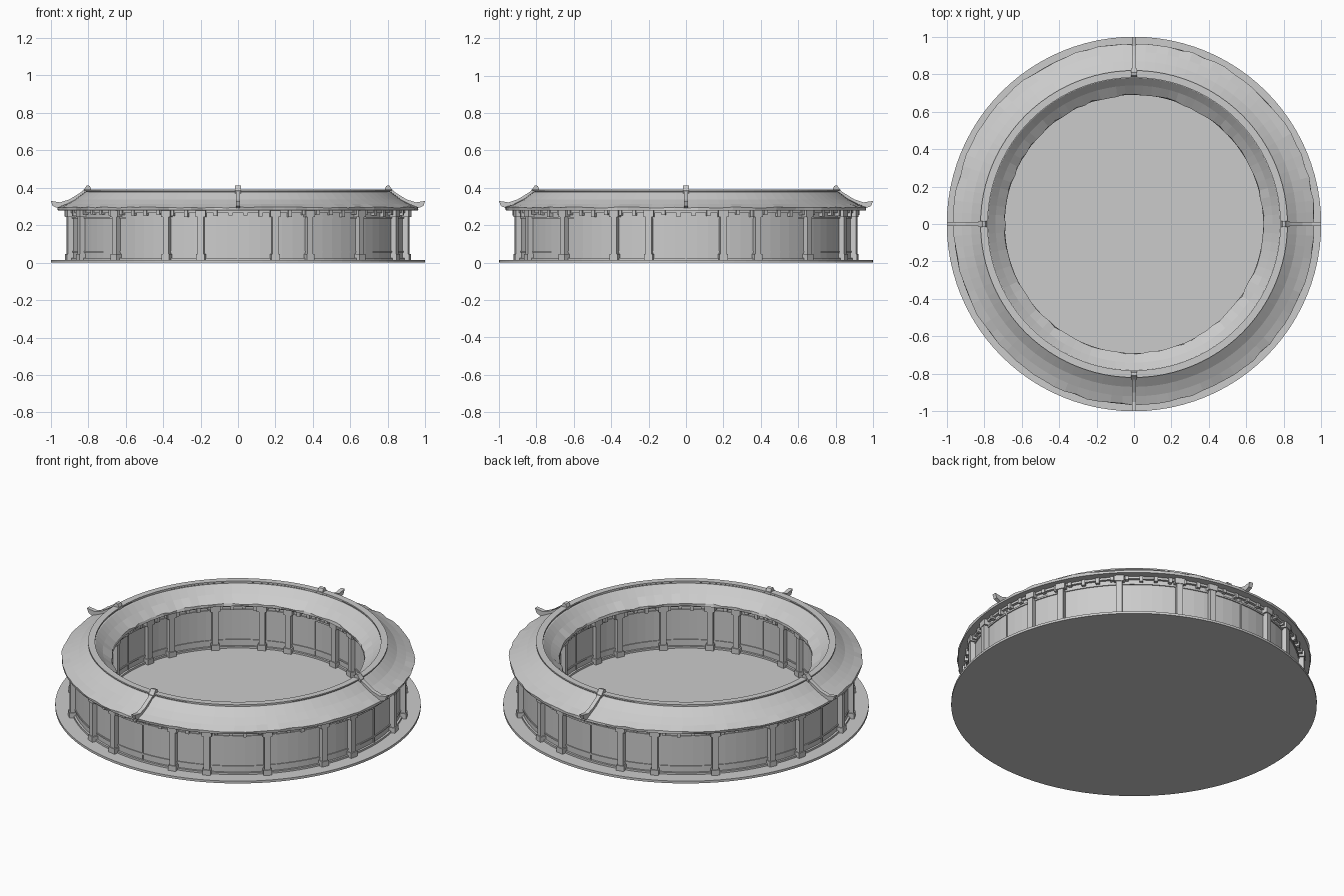
import bpy, bmesh, math, random
from mathutils import Matrix, Vector

if "Cube" in bpy.data.objects:
    bpy.data.objects.remove(bpy.data.objects["Cube"])

random.seed(4)
SEG = 96

stone = bpy.data.materials.new("pale_grey")
stone.diffuse_color = (0.6, 0.6, 0.6, 1)
stone.use_nodes = True
stone.node_tree.nodes["Principled BSDF"].inputs["Base Color"].default_value = stone.diffuse_color


def finish(bm, name):
    bmesh.ops.recalc_face_normals(bm, faces=bm.faces)
    mesh = bpy.data.meshes.new(name)
    bm.to_mesh(mesh)
    bm.free()
    mesh.materials.append(stone)
    ob = bpy.data.objects.new(name, mesh)
    bpy.context.collection.objects.link(ob)
    return ob


def ring(name, profile, wobble=None):
    """Revolve a closed (radius, z) profile; wobble roughens the listed points."""
    bm = bmesh.new()
    loops = []
    for i in range(SEG):
        a = 2 * math.pi * i / SEG
        loop = []
        for k, (r, z) in enumerate(profile):
            if wobble and k in wobble:
                r += random.uniform(-0.006, 0.006)
                z += random.uniform(-0.003, 0.003)
            loop.append(bm.verts.new((r * math.cos(a), r * math.sin(a), z)))
        loops.append(loop)
    n = len(profile)
    for i in range(SEG):
        p, q = loops[i], loops[(i + 1) % SEG]
        for k in range(n):
            bm.faces.new((p[k], q[k], q[(k + 1) % n], p[(k + 1) % n]))
    return finish(bm, name)


def box(bm, angle, r, z0, z1, depth, width):
    """Box standing at a polar angle, depth along the radius."""
    m = (Matrix.Rotation(angle, 4, 'Z')
         @ Matrix.Translation((r, 0, (z0 + z1) / 2))
         @ Matrix.Diagonal((depth, width, z1 - z0, 1)))
    bmesh.ops.create_cube(bm, size=1, matrix=m)


def extrude_radial(bm, angle, outline, width):
    """Plate standing on a radius, from an outline of (r, z) points."""
    rot = Matrix.Rotation(angle, 4, 'Z')
    sides = [[bm.verts.new(rot @ Vector((r, s * width / 2, z))) for r, z in outline]
             for s in (-1, 1)]
    n = len(outline)
    bm.faces.new(sides[0])
    bm.faces.new(sides[1][::-1])
    for k in range(n):
        j = (k + 1) % n
        bm.faces.new((sides[0][k], sides[0][j], sides[1][j], sides[1][k]))


# round ground slab
bm = bmesh.new()
bmesh.ops.create_cone(bm, cap_ends=True, segments=SEG, radius1=1, radius2=1,
                      depth=0.014, matrix=Matrix.Translation((0, 0, 0.007)))
finish(bm, "ground_disc")

# curved walls with sills and top rails
ring("outer_wall", [(0.905, 0.01), (0.905, 0.29), (0.89, 0.29), (0.89, 0.01)])
ring("inner_wall", [(0.735, 0.01), (0.735, 0.29), (0.75, 0.29), (0.75, 0.01)])
for name, r in (("outer", 0.905), ("inner", 0.735)):
    for part, z0, z1, t in (("sill", 0.01, 0.025, 0.012), ("low_rail", 0.055, 0.063, 0.005),
                            ("high_rail", 0.235, 0.245, 0.006), ("beam", 0.265, 0.285, 0.015)):
        ring(name + "_" + part, [(r - t, z0), (r + t, z0), (r + t, z1), (r - t, z1)])

# double-sloped ring roof with slightly concave slopes and a rough eave
ring("roof", [(0.965, 0.295), (0.92, 0.313), (0.87, 0.338), (0.82, 0.376), (0.80, 0.38),
              (0.78, 0.374), (0.74, 0.335), (0.69, 0.297), (0.69, 0.282), (0.74, 0.282),
              (0.90, 0.277), (0.963, 0.28)], wobble=(0, 7))
ring("roof_ridge", [(0.787, 0.36), (0.787, 0.38), (0.782, 0.383), (0.782, 0.391),
                    (0.820, 0.391), (0.820, 0.383), (0.813, 0.38), (0.813, 0.36)])

# column angles, mirrored in every quarter
angles = [math.radians(90 * q + d) for q in range(4) for d in (12.4, 24.4, 45, 65.6, 77.6)]
for name, r in (("outer_columns", 0.917), ("inner_columns", 0.725)):
    bm = bmesh.new()
    for a in angles:
        box(bm, a, r, 0.01, 0.285, 0.034, 0.034)
        box(bm, a, r, 0.01, 0.045, 0.046, 0.046)
        box(bm, a, r, 0.245, 0.28, 0.042, 0.055)
    finish(bm, name)

# small brackets below the eaves
for name, r in (("outer_brackets", 0.915), ("inner_brackets", 0.725)):
    bm = bmesh.new()
    for i in range(72):
        a = math.radians(5 * i + 2.5)
        box(bm, a, r, random.uniform(0.243, 0.258), 0.283, 0.025, 0.02)
    finish(bm, name)

# door seams, hip ridges with upturned tips, and finials at the four quarters
seams, hips, finials = bmesh.new(), bmesh.new(), bmesh.new()
for q in range(4):
    a = q * math.pi / 2
    box(seams, a, 0.906, 0.01, 0.27, 0.01, 0.008)
    box(seams, a, 0.734, 0.01, 0.27, 0.01, 0.008)
    extrude_radial(hips, a, [(0.81, 0.396), (0.84, 0.375), (0.90, 0.338), (0.95, 0.322),
                             (1.0, 0.33), (0.99, 0.303), (0.955, 0.288), (0.90, 0.305),
                             (0.81, 0.36)], 0.024)
    extrude_radial(finials, a, [(0.785, 0.375), (0.785, 0.395), (0.792, 0.41), (0.808, 0.413),
                                (0.818, 0.398), (0.83, 0.385), (0.83, 0.37)], 0.032)
finish(seams, "door_seams")
finish(hips, "hip_ridges")
finish(finials, "ridge_finials")
